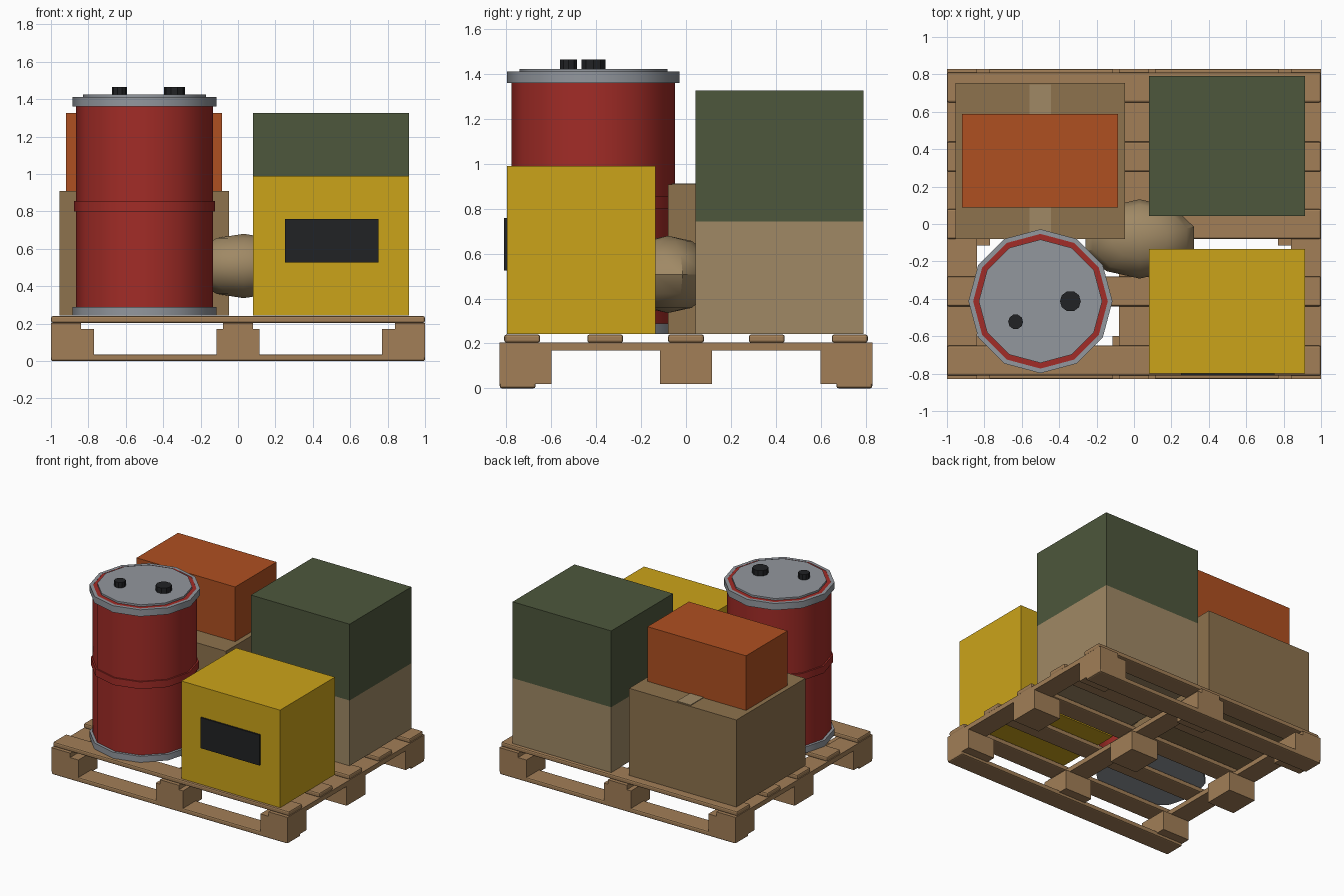
import bpy, math

if "Cube" in bpy.data.objects:
    bpy.data.objects.remove(bpy.data.objects["Cube"])


def material(name, rgb):
    m = bpy.data.materials.new(name)
    m.diffuse_color = (*rgb, 1)
    m.use_nodes = True
    m.node_tree.nodes["Principled BSDF"].inputs["Base Color"].default_value = m.diffuse_color
    return m


WOOD = material("wood", (0.36, 0.21, 0.095))
RED = material("red_paint", (0.36, 0.025, 0.02))
STEEL = material("steel", (0.29, 0.31, 0.34))
BLACK = material("black", (0.015, 0.016, 0.018))
YELLOW = material("yellow", (0.60, 0.37, 0.01))
GREEN = material("green", (0.075, 0.095, 0.045))
TAN = material("tan", (0.35, 0.25, 0.13))
CARD = material("cardboard", (0.27, 0.17, 0.075))
ORANGE = material("orange", (0.43, 0.08, 0.015))


def finish(name, mat):
    ob = bpy.context.object
    ob.name = name
    ob.data.materials.append(mat)
    return ob


def box(name, x, y, z, mat, bevel=0):
    """Box given as (min, max) on every axis."""
    bpy.ops.mesh.primitive_cube_add(size=1, location=[(a + b) / 2 for a, b in (x, y, z)])
    ob = finish(name, mat)
    ob.scale = [b - a for a, b in (x, y, z)]
    bpy.ops.object.transform_apply(location=False, rotation=False, scale=True)
    if bevel:
        mod = ob.modifiers.new("bevel", 'BEVEL')
        mod.width = bevel
        mod.segments = 2
    return ob


def lathe(name, centre, profile, mat, sides=12, closed=False):
    """Revolve a (radius, z) profile about a vertical axis."""
    n = len(profile)
    verts = []
    for r, z in profile:
        for k in range(sides):
            a = 2 * math.pi * k / sides
            verts.append((r * math.cos(a), r * math.sin(a), z))
    faces = []
    for i in range(n if closed else n - 1):
        j = (i + 1) % n
        for k in range(sides):
            l = (k + 1) % sides
            faces.append((i * sides + k, i * sides + l, j * sides + l, j * sides + k))
    if not closed:
        faces.append(tuple(reversed(range(sides))))
        faces.append(tuple(range((n - 1) * sides, n * sides)))
    me = bpy.data.meshes.new(name)
    me.from_pydata(verts, [], faces)
    ob = bpy.data.objects.new(name, me)
    ob.location = (*centre, 0)
    bpy.context.collection.objects.link(ob)
    bpy.ops.object.select_all(action='DESELECT')
    ob.select_set(True)
    bpy.context.view_layer.objects.active = ob
    bpy.ops.object.shade_smooth_by_angle(angle=math.radians(35))
    return finish(name, mat)


# Pallet: deck boards along x
for i, y in enumerate((-0.73, -0.36, 0, 0.36, 0.73)):
    box(f"deck_board_{i}", (-1, 1), (y - 0.08, y + 0.08), (0.204, 0.24), WOOD, 0.01)
# Cross boards and blocks
for i, (bx, cx) in enumerate((((-1, -0.77), (-1, -0.84)),
                              ((-0.115, 0.115), (-0.08, 0.08)),
                              ((0.77, 1), (0.84, 1)))):
    box(f"cross_board_{i}", cx, (-0.83, 0.83), (0.168, 0.204), WOOD)
    for j, by in enumerate(((-0.83, -0.6), (-0.115, 0.115), (0.6, 0.83))):
        box(f"block_{i}_{j}", bx, by, (0.02, 0.17), WOOD)
# Bottom runners
box("front_runner", (-1, 1), (-0.83, -0.67), (0, 0.036), WOOD, 0.01)
box("back_runner", (-1, 1), (0.67, 0.83), (0, 0.036), WOOD, 0.01)

# Steel drum
C = (-0.5, -0.413)
lathe("drum_body", C, [(0.365, 0.25), (0.365, 0.8), (0.376, 0.8), (0.376, 0.855),
                       (0.365, 0.855), (0.365, 1.41)], RED)
lathe("drum_bottom_rim", C, [(0.385, 0.243), (0.385, 0.29)], STEEL)
lathe("drum_top_rim", C, [(0.36, 1.36), (0.385, 1.36), (0.385, 1.411), (0.36, 1.411)][::1],
      STEEL, closed=True).scale = (1, 1, 1)
bpy.data.objects["drum_top_rim"].data.vertices.foreach_get  # rim stays an open ring
lathe("drum_lid", C, [(0.33, 1.38), (0.33, 1.424)], STEEL)
lathe("large_cap", (-0.34, -0.413), [(0.056, 1.42), (0.056, 1.466)], BLACK, 10)
lathe("small_cap", (-0.633, -0.523), [(0.04, 1.42), (0.04, 1.466)], BLACK, 10)

# Crates and cartons
box("yellow_crate", (0.08, 0.915), (-0.798, -0.135), (0.243, 0.99), YELLOW)
box("crate_panel", (0.25, 0.75), (-0.81, -0.79), (0.526, 0.76), BLACK)
box("tan_crate", (0.08, 0.915), (0.042, 0.79), (0.243, 0.743), TAN)
box("green_crate", (0.08, 0.915), (0.042, 0.79), (0.743, 1.327), GREEN)
box("carton", (-0.955, -0.047), (-0.08, 0.755), (0.243, 0.909), CARD)
box("carton_tape", (-0.56, -0.445), (-0.07, 0.745), (0.9, 0.914), TAN)
box("orange_box", (-0.92, -0.085), (0.087, 0.588), (0.909, 1.327), ORANGE)

# Sack wedged between the loads
bpy.ops.mesh.primitive_uv_sphere_add(segments=10, ring_count=6, radius=1,
                                     location=(0.03, -0.08, 0.508))
sack = finish("sack", TAN)
sack.scale = (0.305, 0.212, 0.172)
bpy.ops.object.transform_apply(location=False, rotation=False, scale=True)
bpy.ops.object.shade_smooth_by_angle(angle=math.radians(40))
